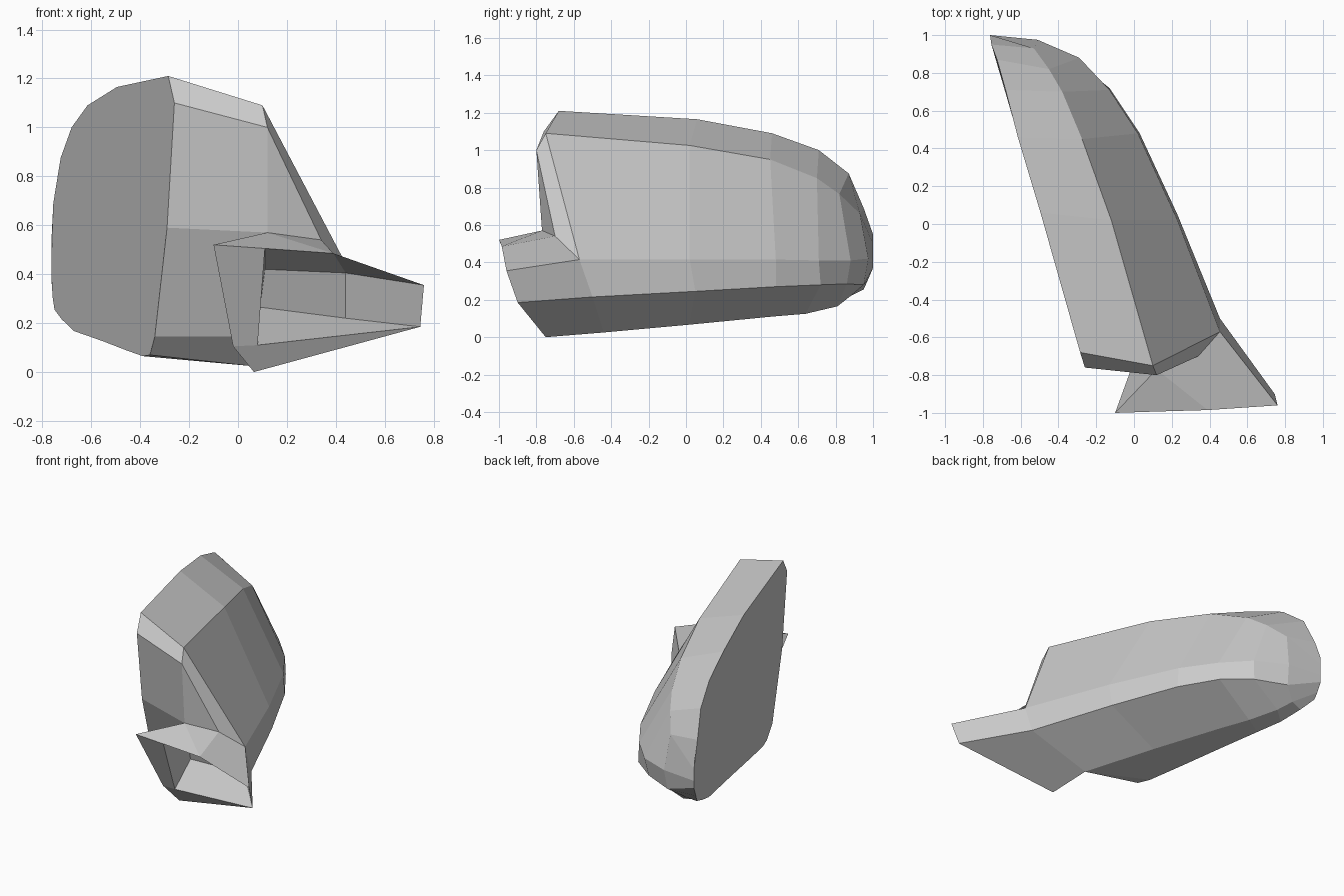
import bpy
import bmesh

cube = bpy.data.objects.get("Cube")
if cube:
    bpy.data.objects.remove(cube)

# One plain material for every part
grey = bpy.data.materials.new("plain_grey")
grey.use_nodes = True
colour = (.6, .6, .6, 1)
grey.diffuse_color = colour
grey.node_tree.nodes["Principled BSDF"].inputs["Base Color"].default_value = colour


def build_part(name, faces):
    """Make a flat-shaded closed object from faces given as point lists."""
    mesh = bmesh.new()
    corners = {}
    for face in faces:
        for point in face:
            if point not in corners:
                corners[point] = mesh.verts.new(point)
        mesh.faces.new([corners[point] for point in face])
    bmesh.ops.recalc_face_normals(mesh, faces=mesh.faces[:])
    data = bpy.data.meshes.new(name)
    mesh.to_mesh(data)
    mesh.free()
    data.materials.append(grey)
    part = bpy.data.objects.new(name, data)
    bpy.context.collection.objects.link(part)
    return part


def loft(first_rail, second_rail):
    """Quads between two neighbouring lengthwise rails."""
    return [(first_rail[i], first_rail[i + 1], second_rail[i + 1], second_rail[i])
            for i in range(len(first_rail) - 1)]


# Lengthwise rails of the body, each running from the nose to the tail
panel_top = [(-.285, -.68, 1.21), (-.495, .06, 1.165), (-.615, .46, 1.09),
             (-.68, .71, 1), (-.725, .87, .875), (-.755, .95, .69), (-.762, 1, .55)]
upper_ridge = [(.1, -.75, 1.09), (-.12, .02, 1.025), (-.275, .45, .95),
               (-.38, .7, .85), (-.45, .82, .765), (-.53, .93, .66), (-.762, 1, .5)]
outer_side = [(.455, -.57, .415), (.23, .02, .415), (.02, .48, .415),
              (-.13, .71, .41), (-.29, .88, .41), (-.51, .975, .42), (-.762, 1, .42)]
lower_ridge = [(.455, -.5, .215), (.23, .05, .245), (.03, .48, .27),
               (-.13, .72, .28), (-.31, .86, .285), (-.52, .95, .28), (-.762, 1, .37)]
keel = [(.05, -.44, .025), (-.15, .02, .067), (-.36, .46, .11),
        (-.45, .64, .125), (-.55, .81, .165), (-.62, .88, .22), (-.757, .97, .3)]
panel_base = [(-.39, -.3, .065), (-.46, -.05, .09), (-.55, .27, .125),
              (-.62, .52, .15), (-.67, .7, .167), (-.72, .84, .215), (-.75, .95, .255)]
rails = [panel_top, upper_ridge, outer_side, lower_ridge, keel, panel_base]

# Nose corners
brow_inner = (-.26, -.76, 1.1)
brow_outer = (.12, -.8, 1)
cheek_inner = (-.29, -.66, .59)
cheek_outer = (.12, -.77, .57)
cheek_side = (.34, -.7, .54)
chin_inner = (-.34, -.48, .145)
chin_outer = (.06, -.56, .145)
chin_base = (-.36, -.39, .07)
crown, ridge, side, low, keel_front, base = [rail[0] for rail in rails]

# Hidden joint shared by the body and the scoop
joint = [(cheek_outer, cheek_side, side),
         (cheek_outer, side, low, chin_outer),
         (chin_outer, low, keel_front)]

# Body: lofted shell, flat inner panel and faceted nose
body_faces = list(joint)
for first, second in zip(rails, rails[1:]):
    body_faces += loft(first, second)
tail = [rail[-1] for rail in rails]
body_faces.append(panel_top[:-1] + tail + panel_base[-2::-1]
                  + [chin_base, chin_inner, cheek_inner, brow_inner])
body_faces += [
    (crown, ridge, brow_outer, brow_inner),
    (ridge, side, cheek_side, brow_outer),
    (brow_outer, cheek_side, cheek_outer),
    (brow_inner, brow_outer, cheek_outer, cheek_inner),
    (cheek_inner, cheek_outer, chin_outer, chin_inner),
    (chin_inner, chin_outer, keel_front, chin_base),
    (chin_base, keel_front, base),
]
build_part("body", body_faces)

# Scoop corners: outer rim, opening, then the back of the recess
peak = (-.1, -1, .52)
lip_inner = (.11, -.993, .505)
lip_middle = (.39, -.985, .485)
tip_top = (.76, -.96, .355)
tip_base = (.745, -.9, .185)
foot = (.065, -.75, 0)
heel = (-.02, -.81, .105)
sill = (.08, -.82, .11)
recess_top = (.11, -.72, .42)
recess_base = (.09, -.66, .265)
recess_side_top = (.44, -.6, .405)
recess_side_base = (.44, -.56, .22)

scoop_faces = joint + [
    # Outer skin
    (peak, lip_inner, lip_middle, cheek_outer),
    (lip_middle, cheek_side, cheek_outer),
    (lip_middle, tip_top, side, cheek_side),
    (side, tip_top, tip_base, low),
    (low, tip_base, foot, keel_front),
    (foot, heel, sill, tip_base),
    (peak, cheek_outer, chin_outer, heel),
    (heel, chin_outer, keel_front, foot),
    (peak, heel, sill, lip_inner),
    # Recess
    (lip_inner, lip_middle, recess_side_top, recess_top),
    (lip_middle, tip_top, recess_side_top),
    (tip_top, tip_base, recess_side_base, recess_side_top),
    (sill, recess_base, recess_side_base, tip_base),
    (lip_inner, recess_top, recess_base, sill),
    (recess_top, recess_side_top, recess_side_base, recess_base),
]
build_part("scoop", scoop_faces)
